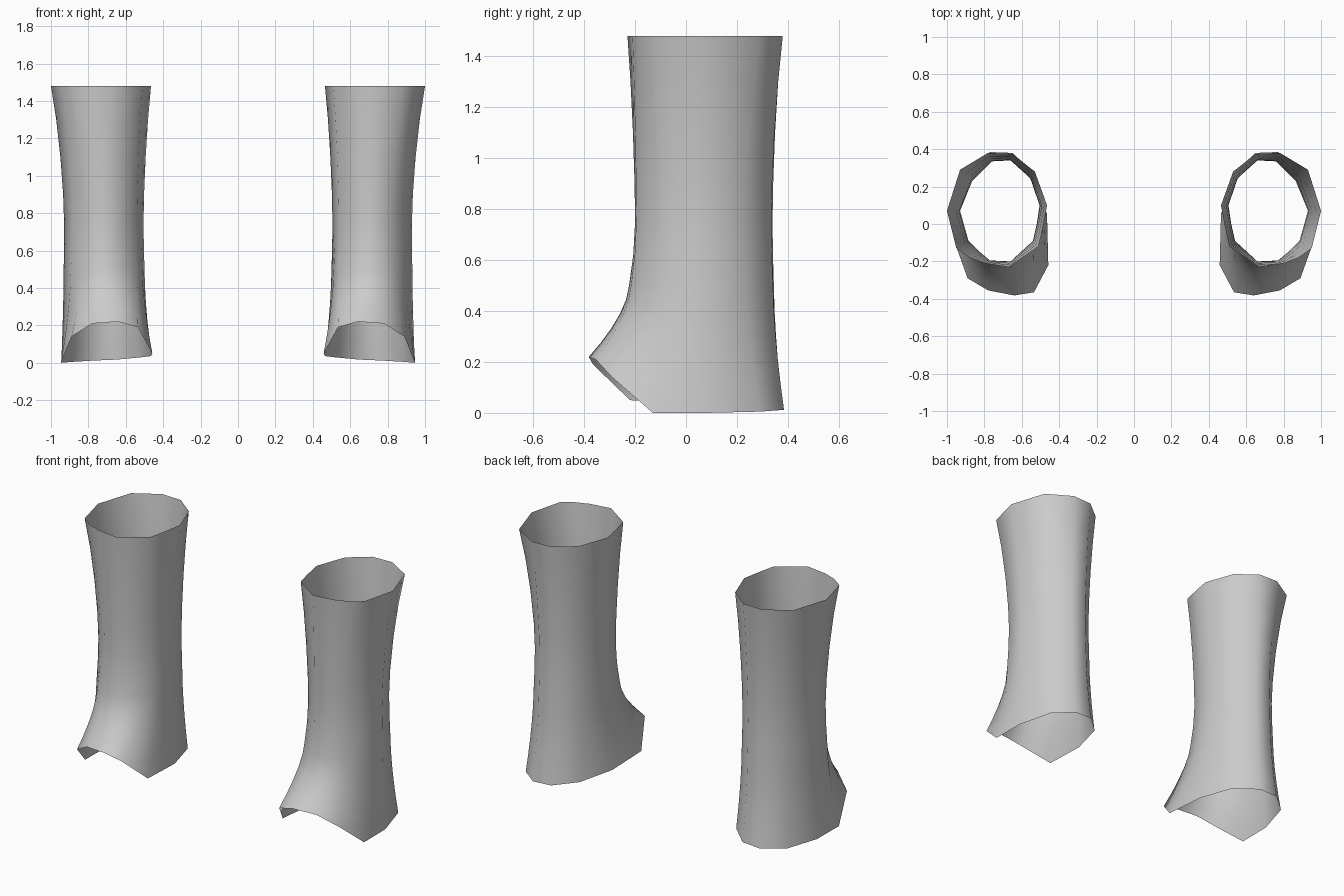
import bpy

cube = bpy.data.objects.get("Cube")
if cube:
    bpy.data.objects.remove(cube, do_unlink=True)

grey = bpy.data.materials.new("plain grey")
grey.use_nodes = True
colour = (0.6, 0.6, 0.6, 1)
grey.diffuse_color = colour
grey.node_tree.nodes["Principled BSDF"].inputs["Base Color"].default_value = colour

# Cross-sections of the left leg, counter-clockwise from the outer side
TOP = [(1.0, .07), (.93, .29), (.78, .38), (.65, .375), (.53, .28), (.465, .10),
       (.485, -.01), (.51, -.12), (.67, -.23), (.80, -.21), (.88, -.18), (.95, -.13)]
CALF = [(.93, .07), (.865, .23), (.76, .335), (.66, .34), (.555, .245), (.505, .10),
        (.52, 0), (.54, -.09), (.66, -.20), (.77, -.195), (.83, -.145), (.885, -.09)]
# Hem: low at heel and sides, arched over the instep
HEM = [(.945, .08, 0), (.885, .29, .005), (.77, .385, .012), (.65, .38, .017),
       (.53, .27, .028), (.465, .05, .036), (.458, -.22, .05), (.535, -.365, .19),
       (.64, -.382, .22), (.78, -.355, .21), (.89, -.29, .14), (.947, -.13, 0)]


def mix(a, b, t):
    return [p + (q - p) * t for p, q in zip(a, b)]


def rings():
    """Rows of points from the top opening down to the hem."""
    rows = []
    # Shaft narrows from the top to the calf
    for z, t in ((1.48, 0), (1.3, .4), (1.1, .72), (.9, .93), (.75, 1)):
        rows.append([(*mix(a, b, t), z) for a, b in zip(TOP, CALF)])
    # Ankle just starts to flare
    ankle = [(*mix(c, h[:2], .13), .5) for c, h in zip(CALF, HEM)]
    rows.append([(*mix(c, h[:2], .04), .62) for c, h in zip(CALF, HEM)])
    rows.append(ankle)
    # Flare out over heel and instep
    for t in (.2, .4, .6, .8, 1):
        rows.append([(*mix(a[:2], h[:2], t ** 1.6), a[2] + (h[2] - a[2]) * t)
                     for a, h in zip(ankle, HEM)])
    return rows


def make_leg(name, side):
    rows = rings()
    n = len(TOP)
    verts = [(side * x, y, z) for row in rows for x, y, z in row]
    faces = []
    for r in range(len(rows) - 1):
        for i in range(n):
            j = (i + 1) % n
            f = [(r + 1) * n + i, (r + 1) * n + j, r * n + j, r * n + i]
            faces.append(f if side > 0 else f[::-1])
    mesh = bpy.data.meshes.new(name)
    mesh.from_pydata(verts, [], faces)
    mesh.materials.append(grey)
    for p in mesh.polygons:
        p.use_smooth = True
    ob = bpy.data.objects.new(name, mesh)
    bpy.context.collection.objects.link(ob)


make_leg("left_leg_sleeve", 1)
make_leg("right_leg_sleeve", -1)
